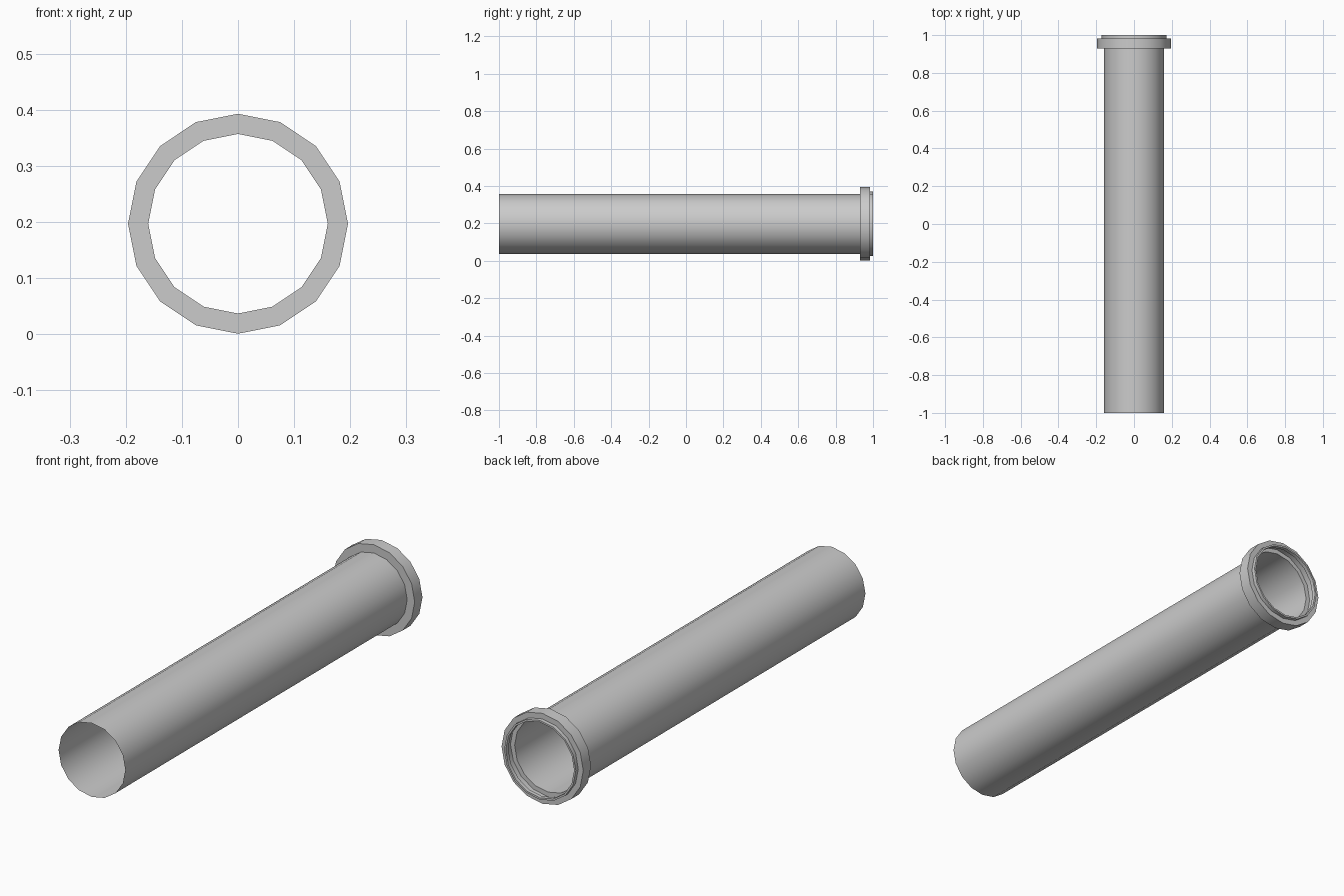
import bpy, math

if "Cube" in bpy.data.objects:
    bpy.data.objects.remove(bpy.data.objects["Cube"])

SIDES = 16
CENTRE_Z = 0.197


def lathe(name, profile):
    """Revolve (radius, y) points around the horizontal y axis."""
    verts, faces = [], []
    for r, y in profile:
        for i in range(SIDES):
            a = 2 * math.pi * i / SIDES
            verts.append((r * math.cos(a), y, CENTRE_Z + r * math.sin(a)))
    for k in range(len(profile) - 1):
        for i in range(SIDES):
            j = (i + 1) % SIDES
            a, b = k * SIDES, (k + 1) * SIDES
            faces.append((a + i, a + j, b + j, b + i))
    mesh = bpy.data.meshes.new(name)
    mesh.from_pydata(verts, [], faces)
    mesh.update()
    ob = bpy.data.objects.new(name, mesh)
    bpy.context.collection.objects.link(ob)
    bpy.ops.object.select_all(action='DESELECT')
    ob.select_set(True)
    bpy.context.view_layer.objects.active = ob
    bpy.ops.object.shade_smooth_by_angle(angle=math.radians(35))
    return ob


# Thin open tube
lathe("pipe", [(0.16, -1.0), (0.16, 0.93)])

# Socket collar with stepped lip and an inner seat
lathe("socket_collar", [(0.16, 0.93), (0.196, 0.93), (0.196, 0.983),
                        (0.172, 0.983), (0.172, 1.0), (0.164, 1.0),
                        (0.164, 0.983), (0.18, 0.983), (0.18, 0.945),
                        (0.16, 0.945), (0.16, 0.93)])
